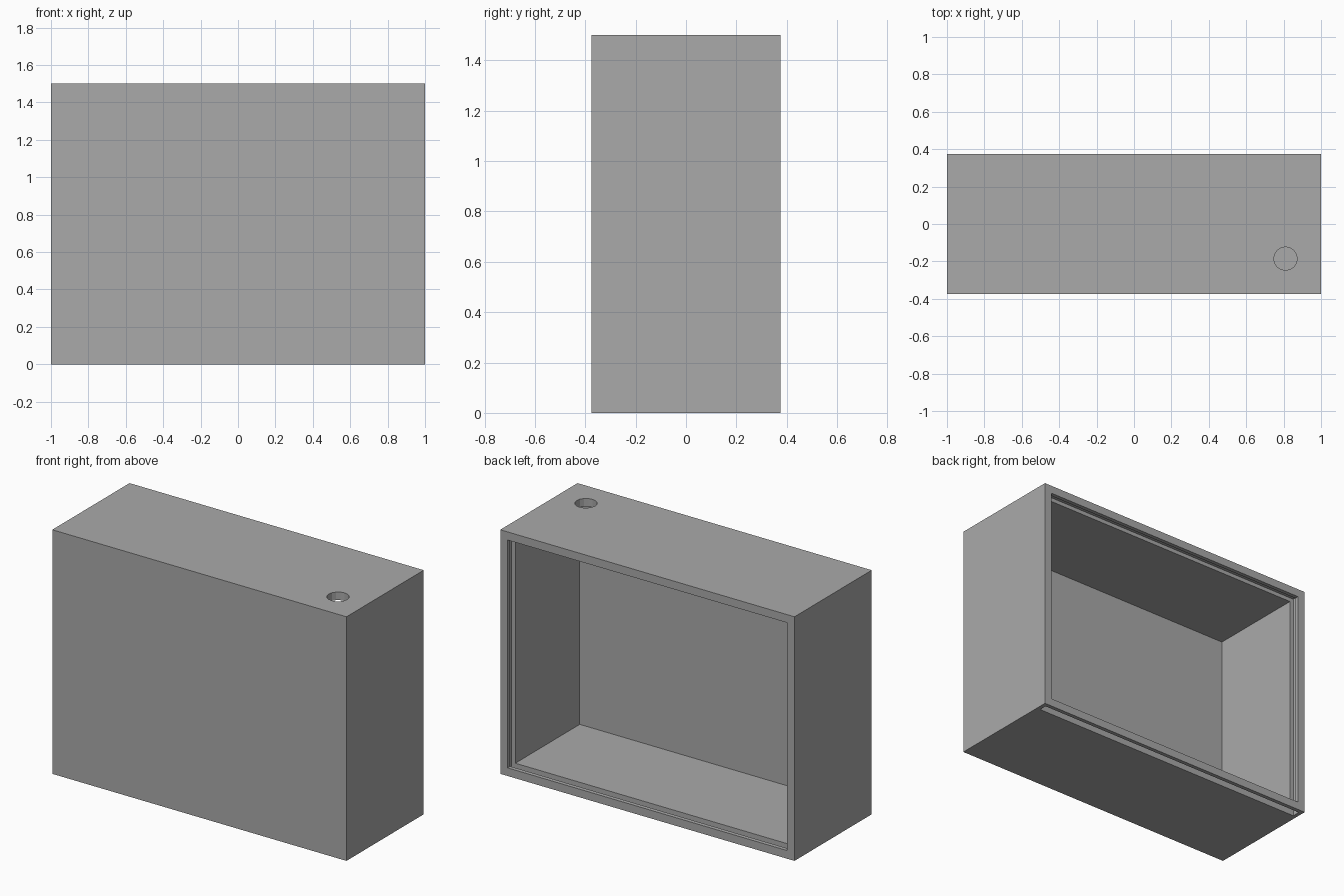
import bpy

# Remove the default cube
default = bpy.data.objects.get("Cube")
if default:
    bpy.data.objects.remove(default, do_unlink=True)

WIDTH, DEPTH, HEIGHT = 2.0, 0.75, 1.5
WALL = 0.05
GROOVE = 0.025  # depth of the panel groove in the walls

grey = bpy.data.materials.new("plain_grey")
grey.use_nodes = True
colour = (0.4, 0.4, 0.4, 1.0)
grey.diffuse_color = colour
grey.node_tree.nodes["Principled BSDF"].inputs["Base Color"].default_value = colour


def box(name, low, high):
    """Axis-aligned box between two corners."""
    centre = [(a + b) / 2 for a, b in zip(low, high)]
    bpy.ops.mesh.primitive_cube_add(size=1, location=centre)
    obj = bpy.context.object
    obj.name = name
    obj.scale = [b - a for a, b in zip(low, high)]
    bpy.ops.object.transform_apply(location=True, rotation=False, scale=True)
    obj.data.materials.append(grey)
    return obj


def cut(target, cutter):
    """Subtract the cutter, then remove it."""
    cutter.hide_render = True
    mod = target.modifiers.new(cutter.name, "BOOLEAN")
    mod.operation = "DIFFERENCE"
    mod.solver = "EXACT"
    mod.object = cutter
    bpy.context.view_layer.objects.active = target
    bpy.ops.object.modifier_apply(modifier=mod.name)
    bpy.data.objects.remove(cutter, do_unlink=True)


half_w, half_d = WIDTH / 2, DEPTH / 2
case = box("case", (-half_w, -half_d, 0), (half_w, half_d, HEIGHT))

# Interior, open at the back
inner = half_w - WALL
cut(case, box("interior_cutter", (-inner, -half_d + WALL, WALL),
              (inner, half_d + WALL, HEIGHT - WALL)))

# Groove for a sliding back panel, open through the floor
slot = half_w - GROOVE
cut(case, box("groove_cutter", (-slot, half_d - 0.075, -WALL),
              (slot, half_d - 0.025, HEIGHT - GROOVE)))

# Round hole through the top
bpy.ops.mesh.primitive_cylinder_add(vertices=16, radius=0.0625, depth=4 * WALL,
                                    location=(0.81, -0.185, HEIGHT))
hole = bpy.context.object
hole.name = "hole_cutter"
hole.data.materials.append(grey)
cut(case, hole)
